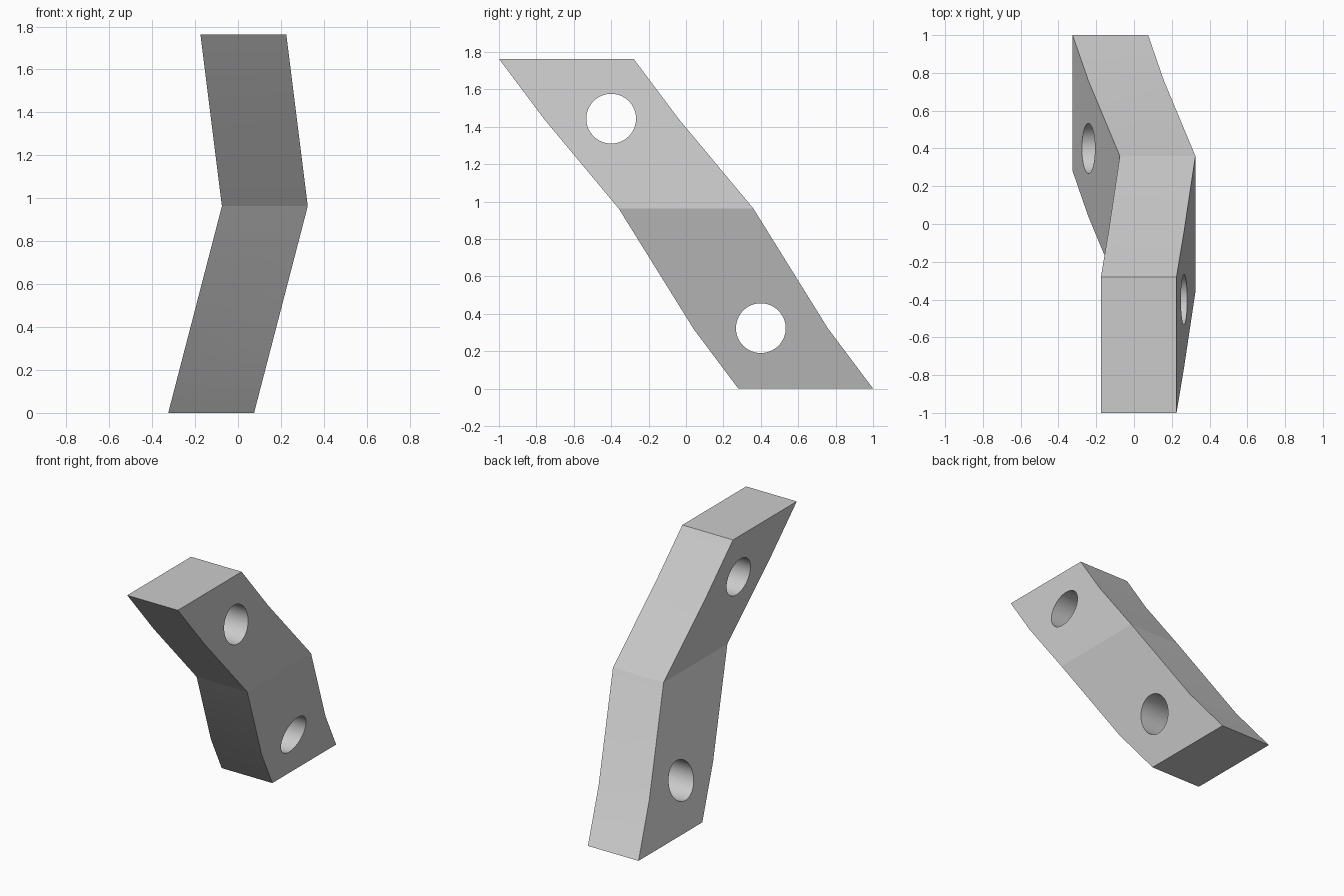
import bpy
import bmesh
import math

cube = bpy.data.objects.get("Cube")
if cube:
    bpy.data.objects.remove(cube, do_unlink=True)

WIDTH, DEPTH = 0.4, 0.72
HOLE_RADIUS = 0.133

grey = bpy.data.materials.new("light grey")
grey.use_nodes = True
colour = (0.6, 0.6, 0.6, 1)
grey.diffuse_color = colour
grey.node_tree.nodes["Principled BSDF"].inputs["Base Color"].default_value = colour


def finish(name, bm):
    bmesh.ops.recalc_face_normals(bm, faces=bm.faces)
    mesh = bpy.data.meshes.new(name)
    bm.to_mesh(mesh)
    bm.free()
    mesh.materials.append(grey)
    obj = bpy.data.objects.new(name, mesh)
    bpy.context.collection.objects.link(obj)
    return obj


# Bent bar: one rectangle lofted through stations (x min, y min, z)
stations = [(-0.325, 0.28, 0), (-0.242, 0.04, 0.32), (-0.075, -0.36, 0.963),
            (-0.135, -0.76, 1.443), (-0.175, -1, 1.763)]
bm = bmesh.new()
rings = [[bm.verts.new((x + dx, y + dy, z))
          for dx, dy in ((0, 0), (WIDTH, 0), (WIDTH, DEPTH), (0, DEPTH))]
         for x, y, z in stations]
for low, high in zip(rings, rings[1:]):
    for i in range(4):
        j = (i + 1) % 4
        bm.faces.new((low[i], low[j], high[j], high[i]))
bm.faces.new(rings[0])
bm.faces.new(rings[-1])
bar = finish("bent_bar", bm)

# Round holes straight through the sides
for name, y, z in (("lower_hole_cutter", 0.4, 0.323), ("upper_hole_cutter", -0.4, 1.443)):
    bpy.ops.mesh.primitive_cylinder_add(vertices=64, radius=HOLE_RADIUS, depth=2,
                                        location=(0, y, z), rotation=(0, math.pi / 2, 0))
    cutter = bpy.context.object
    cutter.name = name
    cutter.data.materials.append(grey)
    cutter.hide_render = True
    cutter.hide_viewport = False
    cutter.display_type = 'WIRE'
    cut = bar.modifiers.new(name, 'BOOLEAN')
    cut.operation = 'DIFFERENCE'
    cut.solver = 'EXACT'
    cut.object = cutter

# Apply the cuts, drop the cutters, then smooth only the hole walls
bpy.ops.object.select_all(action='DESELECT')
bar.select_set(True)
bpy.context.view_layer.objects.active = bar
for mod in list(bar.modifiers):
    cutter = mod.object
    bpy.ops.object.modifier_apply(modifier=mod.name)
    bpy.data.objects.remove(cutter, do_unlink=True)
bpy.ops.object.shade_smooth_by_angle(angle=math.radians(6))
